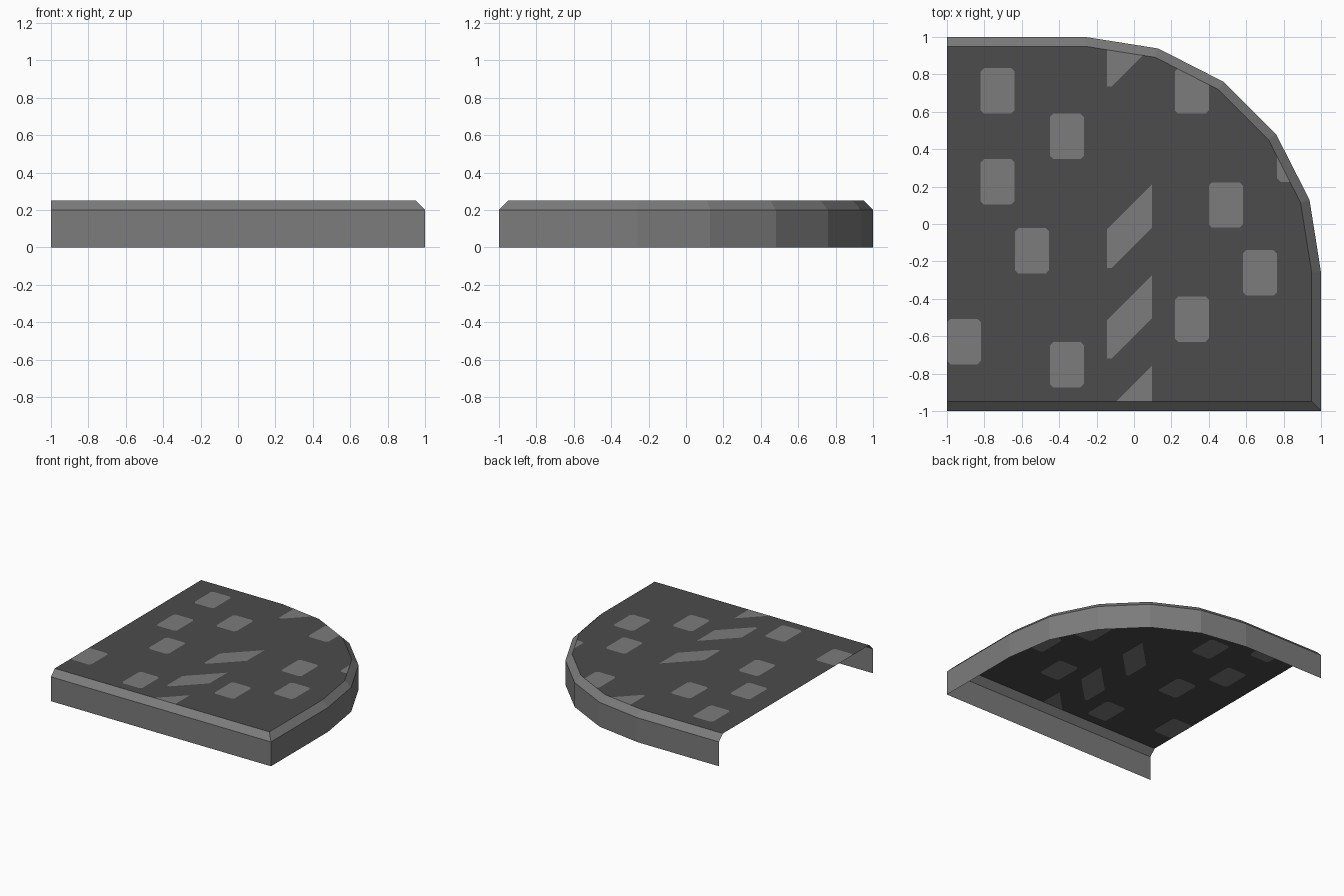
import bpy, bmesh, math
from mathutils import Vector

if "Cube" in bpy.data.objects:
    bpy.data.objects.remove(bpy.data.objects["Cube"])


def material(name, v):
    m = bpy.data.materials.new(name)
    m.diffuse_color = (v, v, v, 1)
    m.use_nodes = True
    m.node_tree.nodes["Principled BSDF"].inputs["Base Color"].default_value = m.diffuse_color
    return m


dark = material("dark grey paving", 0.072)
light = material("light grey stone", 0.2)


def outline(inset):
    """Open path: front left -> front right -> rounded corner -> back left."""
    e, c = 1 - inset, -0.26
    r = e - c
    arc = [(c + r * math.cos(math.radians(18 * i)),
            c + r * math.sin(math.radians(18 * i))) for i in range(6)]
    return [(-1, -e), (e, -e)] + arc + [(-1, e)]


def finish(bm, name, mats):
    me = bpy.data.meshes.new(name)
    bm.to_mesh(me)
    bm.free()
    for m in mats:
        me.materials.append(m)
    ob = bpy.data.objects.new(name, me)
    bpy.context.collection.objects.link(ob)


# Curb: vertical wall plus chamfer, open underneath and on the left
bm = bmesh.new()
rows = [[bm.verts.new((x, y, z)) for x, y in outline(i)]
        for i, z in ((0, 0), (0, 0.2), (0.05, 0.25))]
for lo, hi in zip(rows, rows[1:]):
    for k in range(len(lo) - 1):
        bm.faces.new((lo[k], lo[k + 1], hi[k + 1], hi[k]))
finish(bm, "curb", [light])


# Light stones cut into the paving
def rect(x, y, w=0.182, h=0.243, c=0.018):
    """Counter-clockwise rectangle with clipped corners, from its low corner."""
    X, Y = x + w, y + h
    return [(x + c, y), (X - c, y), (X, y + c), (X, Y - c),
            (X - c, Y), (x + c, Y), (x, Y - c), (x, y + c)]


def slant(y):
    """Slanted stone, y is its lowest point."""
    return [(-0.145, y), (-0.12, y), (0.095, y + 0.215),
            (0.095, y + 0.445), (-0.145, y + 0.205)]


stones = [rect(x, y) for x, y in (
    (-0.82, 0.59), (-0.45, 0.347), (-0.82, 0.104), (-0.636, -0.265),
    (-1.0, -0.75), (-0.45, -0.873), (0.218, 0.59), (0.4, -0.02),
    (0.582, -0.383), (0.218, -0.63), (0.765, 0.225))]
stones += [slant(y) for y in (-1.205, -0.72, -0.235, 0.735)]

# Paving top: slice each stone out of the dark faces and recolour it
bm = bmesh.new()
bm.faces.new([bm.verts.new((x, y, 0.25)) for x, y in outline(0.05)])
for poly in stones:
    region = [f for f in bm.faces if f.material_index == 0]
    for a, b in zip(poly, poly[1:] + poly[:1]):
        a, b = Vector((*a, 0.25)), Vector((*b, 0.25))
        normal = Vector((b.y - a.y, a.x - b.x, 0)).normalized()  # outward
        geom = set(region)
        for f in region:
            geom.update(f.verts, f.edges)
        res = bmesh.ops.bisect_plane(bm, geom=list(geom), dist=1e-5,
                                     plane_co=a, plane_no=normal)
        region = [f for f in res["geom"] if isinstance(f, bmesh.types.BMFace)
                  and (f.calc_center_median() - a).dot(normal) < 0]
    for f in region:
        f.material_index = 1
bmesh.ops.triangulate(bm, faces=bm.faces[:])
for f in bm.faces:
    if f.normal.z < 0:
        f.normal_flip()
finish(bm, "paving", [dark, light])
